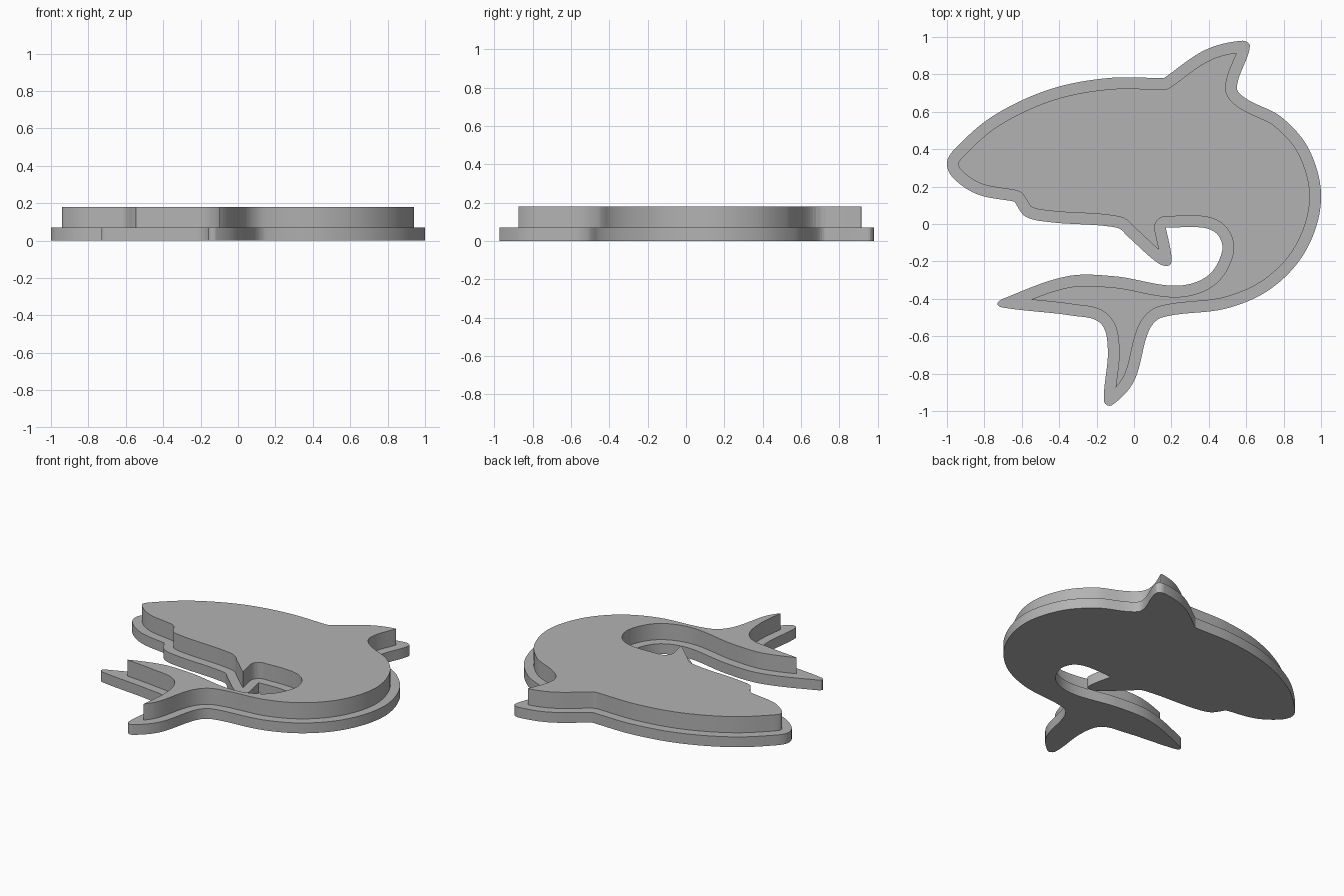
import bpy
import bmesh
import math
from mathutils import Vector
from mathutils.geometry import interpolate_bezier

cube = bpy.data.objects.get("Cube")
if cube:
    bpy.data.objects.remove(cube, do_unlink=True)

SPACING = 0.012
RIM_WIDTH = 0.06


def smooth_stroke(points):
    """Evenly sampled smooth curve through the points, without its last point."""
    padded = [points[0] * 2 - points[1]] + points + [points[-1] * 2 - points[-2]]
    curve = []
    for before, start, end, after in zip(padded, padded[1:], padded[2:], padded[3:]):
        length = (end - start).length
        handle_out = start + (end - before).normalized() * length / 3
        handle_in = end - (after - start).normalized() * length / 3
        count = math.ceil(length / SPACING) + 1
        samples = interpolate_bezier(start, handle_out, handle_in, end, count)
        curve += [Vector((s[0], s[1])) for s in samples[:-1]]
    return curve


def closed_outline(strokes):
    """Join smooth strokes, keeping a sharp corner where two strokes meet."""
    outline = []
    for stroke, following in zip(strokes, strokes[1:] + strokes[:1]):
        outline += smooth_stroke([Vector(p) / 100 for p in stroke + following[:1]])
    return outline


def inset_outline(outline, width):
    """Move the outline inwards, rounding hollows and dropping folded parts."""
    inset = []
    previous = outline[-1:] + outline[:-1]
    following = outline[1:] + outline[:1]
    for before, point, after in zip(previous, outline, following):
        normal_in = (point - before).normalized().orthogonal()
        normal_out = (after - point).normalized().orthogonal()
        count = 1 + int(normal_in.angle(normal_out) * 4)
        for i in range(count):
            normal = normal_in.lerp(normal_out, (i + 0.5) / count).normalized()
            moved = point + normal * width
            if min((moved - other).length for other in outline) > width * 0.995:
                inset.append(moved)
    return inset


def make_slab(name, outline, bottom, top, material):
    bm = bmesh.new()
    face = bm.faces.new([bm.verts.new((p.x, p.y, bottom)) for p in outline])
    extruded = bmesh.ops.extrude_face_region(bm, geom=[face], use_keep_orig=True)
    raised = [g for g in extruded["geom"] if isinstance(g, bmesh.types.BMVert)]
    bmesh.ops.translate(bm, verts=raised, vec=(0, 0, top - bottom))
    bmesh.ops.recalc_face_normals(bm, faces=bm.faces)
    mesh = bpy.data.meshes.new(name)
    bm.to_mesh(mesh)
    bm.free()
    mesh.materials.append(material)
    bpy.context.collection.objects.link(bpy.data.objects.new(name, mesh))


# Silhouette strokes, in hundredths of a unit
back_and_snout = [(16, 78), (-14, 78), (-45, 72), (-75, 58), (-95, 41),
                  (-100, 33), (-97, 25), (-84, 16)]
belly_and_flipper = [(-64, 12), (-58, 4), (-45, 1), (-9, -2), (-3, -7),
                     (13, -21), (19, -22), (20, -17)]
inner_bend = [(17, -2), (37, -2), (45, -6), (47, -15), (39, -28), (22, -33)]
tail = [(-10, -28), (-36, -28), (-70, -40), (-73, -43), (-68, -45), (-33, -49),
        (-18, -53), (-14, -67), (-16, -95), (-12, -97), (0, -84), (8, -57)]
outer_bend = [(15, -50), (50, -45), (74, -34), (92, -14), (100, 13), (94, 39),
              (79, 57), (60, 67)]
dorsal_fin = [(55, 73), (62, 95), (58, 98), (38, 93)]

silhouette = closed_outline([back_and_snout, belly_and_flipper,
                             inner_bend + tail + outer_bend + dorsal_fin])

# One grey for both layers
grey = bpy.data.materials.new("plain grey")
grey.use_nodes = True
grey.diffuse_color = (0.45, 0.45, 0.45, 1)
grey.node_tree.nodes["Principled BSDF"].inputs["Base Color"].default_value = grey.diffuse_color

# Wide base and the narrower body standing on it
make_slab("base_plate", silhouette, 0, 0.07, grey)
make_slab("raised_body", inset_outline(silhouette, RIM_WIDTH), 0.07, 0.18, grey)
